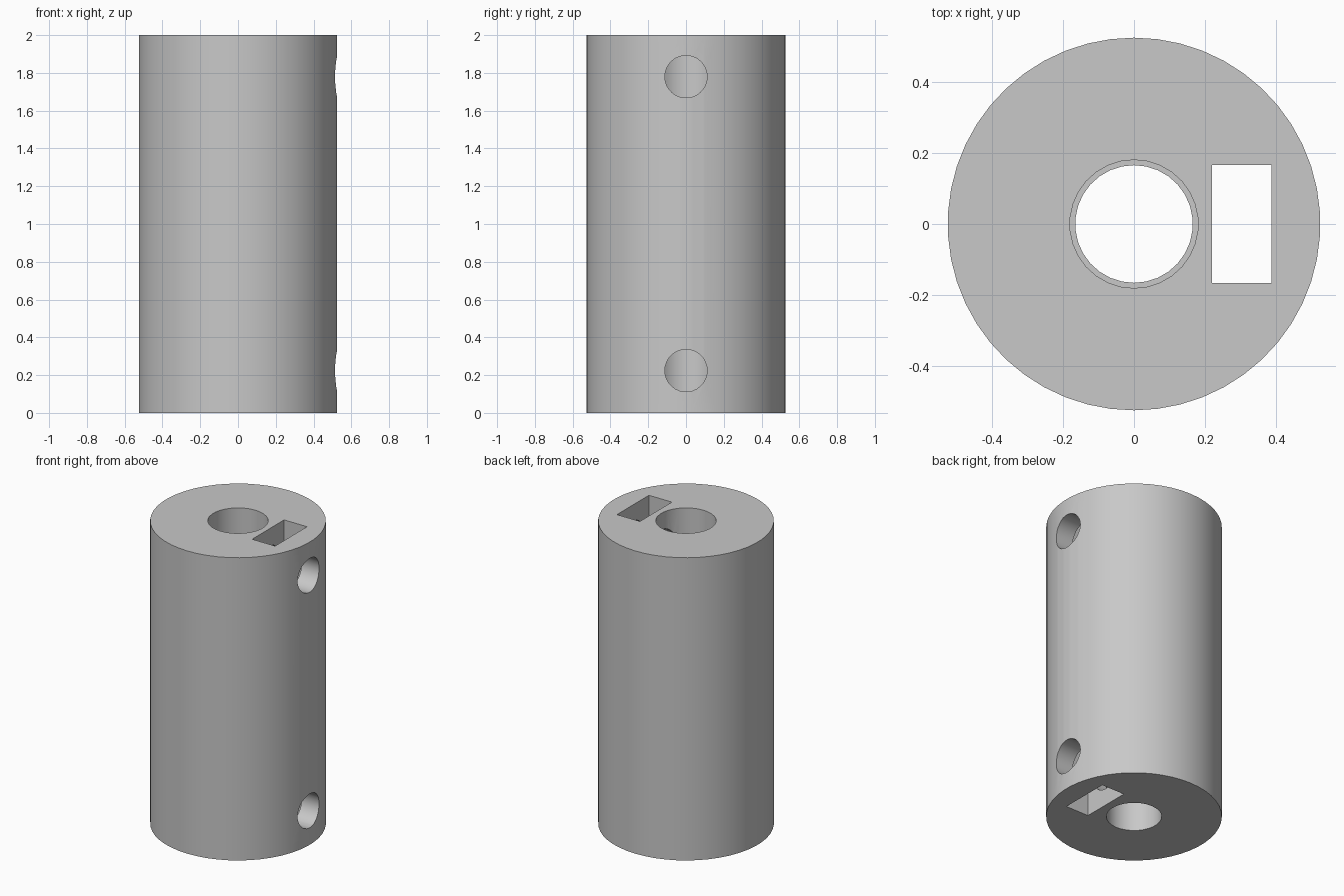
import bpy
import math

cube = bpy.data.objects.get("Cube")
if cube:
    bpy.data.objects.remove(cube, do_unlink=True)

HEIGHT, RADIUS = 2.0, 0.526

grey = bpy.data.materials.new("light grey")
grey.use_nodes = True
colour = (0.58, 0.58, 0.58, 1)
grey.diffuse_color = colour
grey.node_tree.nodes["Principled BSDF"].inputs["Base Color"].default_value = colour


def cylinder(name, radius, depth, location, sides, rotation=(0, 0, 0)):
    bpy.ops.mesh.primitive_cylinder_add(vertices=sides, radius=radius, depth=depth,
                                        location=location, rotation=rotation)
    obj = bpy.context.object
    obj.name = name
    return obj


def cut(target, cutter):
    mod = target.modifiers.new(cutter.name, 'BOOLEAN')
    mod.operation = 'DIFFERENCE'
    mod.solver = 'EXACT'
    mod.object = cutter
    bpy.context.view_layer.objects.active = target
    bpy.ops.object.modifier_apply(modifier=mod.name)
    bpy.data.objects.remove(cutter, do_unlink=True)


# Coupler body
body = cylinder("coupler_body", RADIUS, HEIGHT, (0, 0, HEIGHT / 2), 50)
body.data.materials.append(grey)

# Stepped shaft bore: narrow all the way, wider in the upper half
cut(body, cylinder("lower_bore", 0.166, 2.4, (0, 0, 1), 30))
cut(body, cylinder("upper_bore", 0.181, 1.2, (0, 0, 1.6), 30))

# Rectangular nut slot running the full height
bpy.ops.mesh.primitive_cube_add(size=1, location=(0.304, 0, 1))
slot = bpy.context.object
slot.name = "nut_slot"
slot.scale = (0.168, 0.334, 2.4)
cut(body, slot)

# Set screw holes from the left side into the bore
for z in (0.224, 1.78):
    cut(body, cylinder("screw_hole", 0.112, 0.7, (0.35, 0, z), 30,
                       (0, math.pi / 2, 0)))

# Smooth walls with crisp rims
bpy.ops.object.select_all(action='DESELECT')
body.select_set(True)
bpy.context.view_layer.objects.active = body
bpy.ops.object.shade_smooth_by_angle(angle=math.radians(30))
